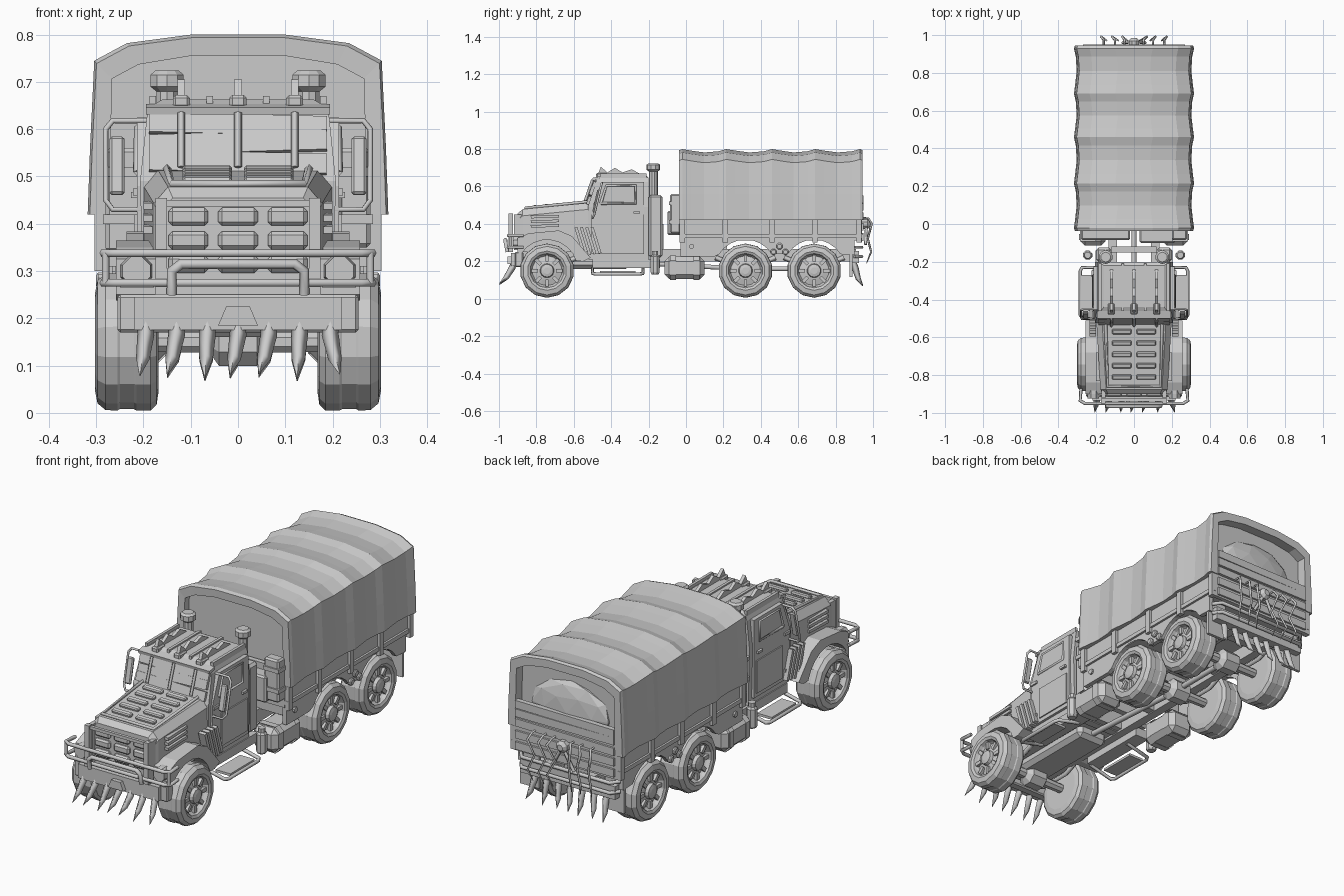
import bpy, bmesh, math, random
from mathutils import Matrix, Vector, Euler
random.seed(4)

def finish(name, bm, mir=False):
    bmesh.ops.recalc_face_normals(bm, faces=bm.faces)
    me = bpy.data.meshes.new(name)
    bm.to_mesh(me)
    bm.free()
    o = bpy.data.objects.new(name, me)
    bpy.context.collection.objects.link(o)
    if mir:
        o.modifiers.new("Mirror", 'MIRROR')
    return o

def loft(name, sections, mir=False):
    bm = bmesh.new()
    rows = [[bm.verts.new(p) for p in s] for s in sections]
    n = len(rows[0])
    for a, b in zip(rows, rows[1:]):
        for i in range(n):
            bm.faces.new((a[i], a[(i + 1) % n], b[(i + 1) % n], b[i]))
    bm.faces.new(rows[0])
    bm.faces.new(rows[-1][::-1])
    return finish(name, bm, mir)

def prism(name, prof, x0, x1, mir=False):
    return loft(name, [[(x, y, z) for y, z in prof] for x in (x0, x1)], mir)

def box(name, x, y, z, mir=False, rot=(0, 0, 0), bevel=0):
    """Box from (min, max) ranges, rotated about its centre."""
    c = Vector([(r[0] + r[1]) / 2 for r in (x, y, z)])
    s = [r[1] - r[0] for r in (x, y, z)]
    bm = bmesh.new()
    bmesh.ops.create_cube(bm, size=1, matrix=Matrix.Translation(c) @ Euler(rot).to_matrix().to_4x4() @ Matrix.Diagonal((*s, 1)))
    if bevel:
        bmesh.ops.bevel(bm, geom=bm.edges[:], offset=bevel, segments=1, affect='EDGES')
    return finish(name, bm, mir)

def lathe(name, prof, c, n=12, axis='x', mir=False):
    """Rings of (position along axis, radius) around centre c."""
    secs = []
    for t, r in prof:
        ring = []
        for i in range(n):
            a = 2 * math.pi * (i + .5) / n
            u, v = r * math.cos(a), r * math.sin(a)
            d = {'x': (t, u, v), 'y': (u, t, v), 'z': (u, v, t)}[axis]
            ring.append(tuple(p + q for p, q in zip(c, d)))
        secs.append(ring)
    return loft(name, secs, mir)

def tube(name, pts, r, radii=None, mir=False, res=1):
    cu = bpy.data.curves.new(name, 'CURVE')
    cu.dimensions = '3D'
    cu.bevel_depth, cu.bevel_resolution, cu.use_fill_caps = r, res, True
    sp = cu.splines.new('POLY')
    sp.points.add(len(pts) - 1)
    for i, p in enumerate(pts):
        sp.points[i].co = (*p, 1)
        sp.points[i].radius = radii[i] if radii else 1
    tmp = bpy.data.objects.new(name, cu)
    bm = bmesh.new()
    bm.from_mesh(tmp.to_mesh())
    tmp.to_mesh_clear()
    bpy.data.objects.remove(tmp)
    return finish(name, bm, mir)

def arc(cy, r, a0, a1, n=8, cz=.15):
    return [(cy + r * math.cos(math.radians(a0 + (a1 - a0) * i / n)),
             cz + r * math.sin(math.radians(a0 + (a1 - a0) * i / n))) for i in range(n + 1)]

AXLES = (-.743, .318, .685)

# Wheels, wheel nuts, axles
TYRE = [(.168, .06), (.168, .105), (.172, .132), (.185, .145), (.215, .145), (.22, .142), (.25, .142), (.255, .145),
        (.28, .144), (.297, .13), (.302, .105), (.296, .092), (.28, .086), (.272, .08), (.28, .05), (.282, .038),
        (.298, .034), (.302, .018)]
for y in AXLES:
    lathe("wheel", TYRE, (0, y, .15), 14, mir=True)
    for k in range(8):
        a = k * math.pi / 4
        cy, cz = y + .066 * math.cos(a), .15 + .066 * math.sin(a)
        box("rim_spoke", (.27, .289), (cy - .018, cy + .018), (cz - .009, cz + .009), True, (a, 0, 0))
    lathe("axle", [(-.19, .022), (-.06, .025), (-.04, .055), (.04, .055), (.06, .025), (.19, .022)], (0, y, .15), 8)
    tube("leaf_spring", [(.135, y - .16, .22), (.135, y - .08, .185), (.135, y + .08, .185), (.135, y + .16, .22)], .014, mir=True, res=0)

# Chassis
box("chassis_rail", (.09, .135), (-.9, .91), (.2, .265), True)
for y in (-.85, -.55, -.25, .02, .2, .5, .8, .9):
    box("cross_member", (-.1, .1), (y - .02, y + .02), (.205, .255))
box("engine_block", (-.085, .085), (-.84, -.3), (.16, .3), bevel=.02)
tube("drive_shaft", [(0, -.4, .2), (0, .3, .16), (0, .68, .16)], .014)

# Hood and grille
def hood_sec(y, w, top):
    return [(-w, y, .25), (w, y, .25), (w, y, top - .035), (w - .03, y, top), (-w + .03, y, top), (-w, y, top - .035)]
loft("hood", [hood_sec(-.9, .168, .455), hood_sec(-.875, .178, .478), hood_sec(-.5, .2, .515)])
for x in (-.065, .065):
    for k in range(5):
        y = -.81 + k * .06
        z = .488 + k * .0055
        box("hood_louvre", (x - .052, x + .052), (y - .013, y + .013), (z - .008, z + .012), rot=(.25, 0, 0), bevel=.005)
tube("hood_rim", [(-.15, -.53, .517), (-.14, -.86, .484), (.14, -.86, .484), (.15, -.53, .517)], .009, res=0)
for x in (-.105, 0, .105):
    for z in (.315, .365, .415):
        box("grille_panel", (x - .042, x + .042), (-.915, -.89), (z - .019, z + .019), bevel=.008)
box("grille_frame", (.152, .172), (-.92, -.88), (.26, .45), True)
for z in (.4, .425, .45):
    box("side_vent", (.17, .2), (-.83, -.68), (z - .018, z - .004), True, (.03, 0, 0))

# Front fenders with wheel arches
prism("front_fender", [(-.9, .25), (-.9, .325), (-.84, .35), (-.68, .365), (-.61, .335), (-.51, .22), (-.55, .2)]
      + arc(AXLES[0], .165, 18, 148), .13, .258, True)
lathe("headlight", [(-.025, .032), (0, .036), (.03, .036)], (.215, -.9, .3), 8, 'y', True)
box("headlight_guard", (.178, .25), (-.915, -.9), (.265, .275), True)
for k in range(4):
    y = -.565 + k * .028
    box("fender_slat", (.2, .236), (y - .008, y + .008), (.225 + .005 * k, .385), True, (.3, 0, 0))

# Bumper, bull bar, spikes
box("front_bumper", (-.255, .255), (-.915, -.87), (.17, .25), bevel=.006)
box("bumper_plate", (-.22, .22), (-.935, -.91), (.175, .245))
loft("tow_block", [[(-.042, -.955, .185), (.042, -.955, .185), (.025, -.955, .225), (-.025, -.955, .225)],
                   [(-.042, -.92, .185), (.042, -.92, .185), (.025, -.92, .225), (-.025, -.92, .225)]])
for z in (.275, .338):
    tube("bull_bar", [(-.28, -.87, z), (-.285, -.935, z), (-.26, -.95, z), (.26, -.95, z), (.285, -.935, z), (.28, -.87, z)], .009)
tube("bull_bar_end", [(.28, -.94, .275), (.28, -.94, .338)], .008, mir=True)
tube("bull_hoop", [(-.14, -.955, .25), (-.14, -.965, .3), (-.12, -.965, .315), (.12, -.965, .315), (.14, -.965, .3), (.14, -.955, .25)], .011)
box("bull_post", (.15, .174), (-.95, -.925), (.25, .455), True)
box("bull_crossbar", (-.16, .16), (-.94, -.925), (.435, .45))
for k in range(7):
    x = (k - 3) * .065
    d = random.uniform(-.012, .012)
    tube("front_spike", [(x, -.915, .2), (x, -.93, .165), (x + d, -.96, .115), (x + 2 * d, -.997, .072 + abs(d))], .018, [.8, 1, .8, .05], res=0)
    tube("rear_spike", [(x, .89, .21), (x, .905, .165), (x + d, .92, .11), (x + 2 * d, .945, .065 + abs(d))], .018, [.8, 1, .8, .05], res=0)

# Cab
def cab_sec(z, w, y0, y1):
    return [(-w, y0, z), (w, y0, z), (w, y1, z), (-w, y1, z)]
loft("cab", [cab_sec(.21, .2, -.52, -.2), cab_sec(.49, .207, -.525, -.2), cab_sec(.625, .193, -.48, -.2),
             cab_sec(.648, .185, -.475, -.2), cab_sec(.663, .16, -.44, -.22)])
box("roof_visor", (-.195, .195), (-.5, -.46), (.635, .65), rot=(.2, 0, 0))
prism("door", [(-.505, .24), (-.505, .48), (-.45, .625), (-.225, .625), (-.225, .24)], .19, .214, True)
tube("door_window_frame", [(.214, -.455, .51), (.212, -.425, .605), (.212, -.27, .605), (.214, -.27, .51), (.214, -.455, .51)], .008, mir=True, res=0)
for z in (.28, .46):
    box("door_hinge", (.21, .222), (-.5, -.46), (z, z + .015), True)
box("door_handle", (.21, .226), (-.28, -.245), (.455, .467), True)
box("door_lower_plate", (.21, .22), (-.44, -.24), (.26, .42), True)
for z, r in ((.53, .02), (.572, -.03), (.61, .025)):
    y = -.525 + (z - .5) * .33
    box("windscreen_plank", (-.188, .188), (y - .012, y + .004), (z - .023, z + .021), rot=(-.32, r, 0))
for x in (-.12, 0, .12):
    tube("windscreen_strap", [(x, -.54, .52), (x, -.5, .635)], .008, res=0)
    prism("roof_blade", [(-.49, .62), (-.455, .705), (-.42, .675), (-.38, .7), (-.34, .675), (-.29, .692), (-.25, .67), (-.21, .64)], x - .008, x + .008)
    box("roof_spike_base", (x - .018, x + .018), (-.48, -.42), (.645, .672), bevel=.006)
for x in (-.18, -.06, .06, .18):
    box("roof_rib", (x - .007, x + .007), (-.46, -.21), (.645, .67))

# Mirrors
tube("mirror_bracket", [(.2, -.5, .43), (.265, -.5, .43), (.28, -.49, .45), (.28, -.455, .6), (.265, -.45, .618), (.19, -.45, .618)], .006, mir=True)
box("mirror", (.24, .272), (-.488, -.472), (.46, .585), True, (-.22, 0, 0), .005)

# Exhaust stacks
box("exhaust_box", (.12, .2), (-.2, -.125), (.22, .555), True, bevel=.012)
lathe("exhaust_stack", [(.5, .024), (.68, .024), (.69, .037), (.715, .037), (.724, .026)], (.15, -.175, 0), 10, 'z', True)
box("cab_back_frame", (-.12, .12), (-.15, -.12), (.25, .4))

# Side steps, tanks, canisters
tube("step_frame", [(.15, -.5, .165), (.275, -.5, .135), (.285, -.48, .132), (.285, -.25, .132), (.275, -.23, .135), (.15, -.23, .165)], .009, mir=True)
box("step_plate", (.2, .28), (-.46, -.27), (.135, .147), True)
box("sill", (.13, .205), (-.5, -.14), (.165, .21), True)
lathe("air_canister", [(.13, .02), (.14, .026), (.225, .026), (.235, .018), (.255, .018)], (.245, -.165, 0), 8, 'z', True)
box("fuel_tank", (.15, .285), (-.115, .1), (.105, .225), True, bevel=.025)
for y in (-.07, .055):
    box("tank_strap", (.148, .29), (y - .01, y + .01), (.1, .23), True, bevel=.026)
box("stowage_crate_right", (.03, .22), (-.1, -.03), (.34, .47), bevel=.008)
box("stowage_crate_left", (-.28, -.02), (-.085, -.03), (.34, .56), bevel=.008)
box("crate_right_outer", (.2, .28), (-.085, -.03), (.35, .56), bevel=.008)
for z in (.4, .5):
    box("crate_strap", (.2, .286), (-.092, -.03), (z, z + .02), True)

# Cargo bed
box("bed_floor", (-.285, .285), (-.03, .93), (.31, .345))
box("bed_side", (.265, .288), (-.03, .935), (.33, .45), True)
box("bed_rail_lower", (.26, .298), (-.035, .94), (.325, .345), True)
box("bed_front_wall", (-.28, .28), (-.035, -.01), (.31, .5))
for y in (-.02, .21, .46, .69, .925):
    box("bed_post", (.28, .303), (y - .014, y + .014), (.3, .44), True)
for y in (.0, .2, .5, .83):
    box("bed_bearer", (-.26, .26), (y - .02, y + .02), (.262, .315))
prism("bed_skirt", [(-.03, .335), (-.03, .225), (.15, .225)] + arc(AXLES[1], .166, 148, 32)
      + arc(AXLES[2], .166, 148, 32) + [(.9, .235), (.9, .335)], .265, .287, True)
for cy in (.468, .5, .532):
    lathe("skirt_bolt", [(.28, .018), (.296, .018), (.3, .012)], (0, cy, .25 + .03 * (cy == .5)), 8, mir=True)
lathe("skirt_lamp", [(.28, .014), (.296, .014)], (0, .03, .28), 8, mir=True)
box("mud_flap", (.18, .285), (.875, .89), (.115, .3), True)

# Tailgate, rear guard and hooks
box("tailgate", (-.28, .28), (.92, .94), (.3, .47))
for z in (.33, .385, .44, .49, .53):
    box("tailgate_plank", (-.27, .27), (.925, .95), (z - .019, z + .019), rot=(0, random.uniform(-.015, .015), 0))
box("rear_bumper", (-.26, .26), (.88, .925), (.19, .255))
for z in (.225, .275):
    tube("rear_bar", [(-.27, .9, z), (-.24, .94, z), (.24, .94, z), (.27, .9, z)], .009)
for x in (-.16, -.1, -.05, .05, .1, .16):
    d = random.uniform(-.02, .02)
    tube("rear_hook", [(x, .94, .43), (x, .975, .43), (x + d, .992, .4), (x - d, .972, .32), (x + d, .99, .25), (x, .965, .19)], .006, [1, 1, 1.2, 1, 1, .3], res=0)
lathe("tow_eye", [(.94, .03), (.97, .03), (.985, .015)], (0, 0, .4), 8, 'y')
for s in (-1, 1):
    tube("tow_strut", [(0, .965, .4), (s * .06, .96, .29)], .008)

# Canvas cover: one loft with recessed ends and sagging bays
OUT = [(.318, .42), (.313, .56), (.304, .745), (.235, .782), (.1, .8)]
INN = [(.272, .42), (.27, .56), (.266, .707), (.21, .737), (.1, .755)]
def hoop(y, prof, sag=0):
    right = [(x - sag * .8, y, z - (sag if z > .6 else 0)) for x, z in prof]
    return right + [(-x, yy, z) for x, yy, z in right[::-1]]
secs = [hoop(.0, INN), hoop(-.035, INN), hoop(-.037, OUT, .006), hoop(-.02, OUT)]
RIDGES = (-.02, .215, .46, .69, .93)
for a, b in zip(RIDGES, RIDGES[1:]):
    secs += [hoop(a + (b - a) * t, OUT, s) for t, s in ((.2, .008), (.5, .018), (.82, .012), (1, 0))]
secs += [hoop(.944, OUT, .006), hoop(.944, INN), hoop(.895, INN)]
loft("canvas_cover", secs)

# Bulging rear flap of the canvas
bm = bmesh.new()
bmesh.ops.create_icosphere(bm, subdivisions=2, radius=1,
                           matrix=Matrix.Translation((0, .893, .55)) @ Matrix.Diagonal((.22, .04, .15, 1)))
finish("canvas_rear_bulge", bm)
